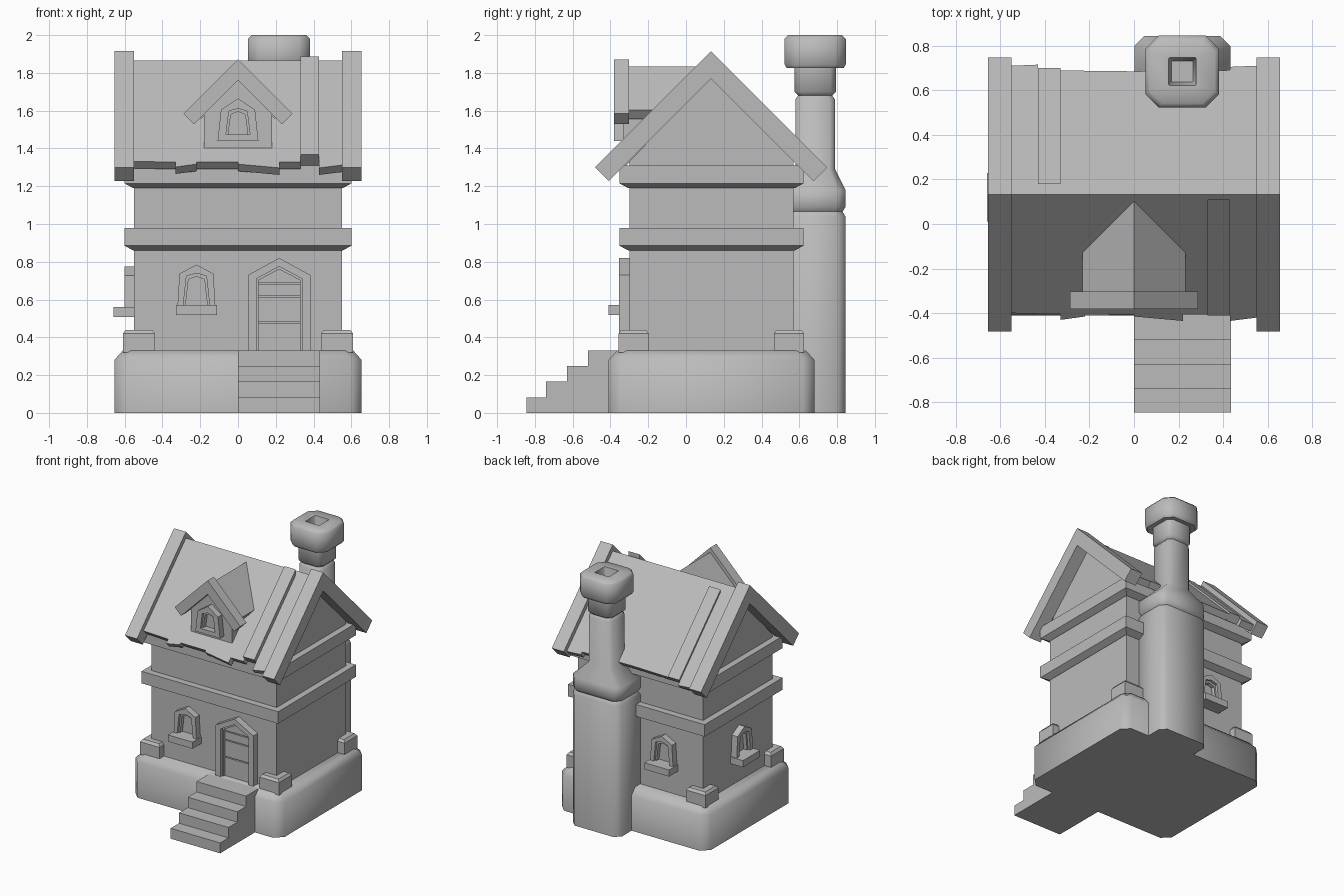
import bpy, bmesh, math
from mathutils import Vector

cube = bpy.data.objects.get("Cube")
if cube:
    bpy.data.objects.remove(cube, do_unlink=True)

stone = bpy.data.materials.new("plain grey")
stone.use_nodes = True
GREY = (0.5, 0.5, 0.5, 1)
stone.diffuse_color = GREY
stone.node_tree.nodes["Principled BSDF"].inputs["Base Color"].default_value = GREY


def loft(name, rings, smooth=0, place=((0, 0, 0), 0)):
    """Skin equal-length rings of points and close both ends."""
    bm = bmesh.new()
    loops = [[bm.verts.new(p) for p in ring] for ring in rings]
    n = len(loops[0])
    for a, b in zip(loops, loops[1:]):
        for i in range(n):
            j = (i + 1) % n
            bm.faces.new((a[i], a[j], b[j], b[i]))
    bm.faces.new(loops[0][::-1])
    bm.faces.new(loops[-1])
    bmesh.ops.recalc_face_normals(bm, faces=bm.faces)
    for f in bm.faces:
        f.smooth = smooth > 0
    for e in bm.edges:
        e.smooth = e.calc_face_angle(0) < math.radians(smooth)
    mesh = bpy.data.meshes.new(name)
    bm.to_mesh(mesh)
    bm.free()
    mesh.materials.append(stone)
    obj = bpy.data.objects.new(name, mesh)
    obj.location = place[0]
    obj.rotation_euler.z = math.radians(place[1])
    bpy.context.collection.objects.link(obj)
    return obj


def prism(name, pts, a, b, axis="y", place=((0, 0, 0), 0)):
    """Extrude an outline (across, up) along x or y from a to b."""
    def point(p, d):
        return (d, p[0], p[1]) if axis == "x" else (p[0], d, p[1])
    return loft(name, [[point(p, d) for p in pts] for d in (a, b)], place=place)


def ring(cx, cy, hx, hy, z, cut=0):
    """Rectangle at height z, with cut corners if wanted."""
    if not cut:
        return [(cx + sx * hx, cy + sy * hy, z) for sx, sy in ((-1, -1), (1, -1), (1, 1), (-1, 1))]
    pts = []
    for sx, sy in ((-1, -1), (1, -1), (1, 1), (-1, 1)):
        pair = [(cx + sx * hx, cy + sy * (hy - cut), z), (cx + sx * (hx - cut), cy + sy * hy, z)]
        pts += pair if sx == sy else pair[::-1]
    return pts


def box(name, x, y, z, place=((0, 0, 0), 0)):
    return prism(name, [(x[0], z[0]), (x[1], z[0]), (x[1], z[1]), (x[0], z[1])], *y, place=place)


def arch(w, shoulder_w, shoulder, peak, base=0):
    return [(-w, base), (-shoulder_w, shoulder), (0, peak), (shoulder_w, shoulder), (w, base)]


def flat_arch(w, top_w, top, base=0):
    """Opening with a rounded flat head, five points."""
    return [(-w, base), (-top_w, top - 0.015), (0, top), (top_w, top - 0.015), (w, base)]


def surround(name, outer, inner, depth, place):
    prism(name, outer + inner[::-1], 0.01, -depth, place=place)


# Foundation, steps and corner blocks
MID = 0.135
loft("foundation", [ring(0, MID, 0.655, 0.545, 0, 0.06), ring(0, MID, 0.655, 0.545, 0.28, 0.06),
                    ring(0, MID, 0.61, 0.5, 0.33, 0.05)], smooth=50)
for i, y in enumerate((-0.845, -0.74, -0.63, -0.52)):
    box(f"step_{i + 1}", (0, 0.435), (y, -0.33), (0, 0.0825 * (i + 1)))
for sx in (-1, 1):
    for y in (-0.277, 0.545):
        loft("corner_block", [ring(sx * 0.525, y, 0.085, 0.08, 0.32), ring(sx * 0.525, y, 0.085, 0.08, 0.42),
                              ring(sx * 0.525, y, 0.07, 0.065, 0.44)])

# Walls with gable ends, and the two bands
APEX, RIDGE_Y = 1.865, 0.133
prism("walls", [(-0.3, 0.3), (0.57, 0.3), (0.57, 1.33), (RIDGE_Y, 1.79), (-0.3, 1.33)], -0.55, 0.55, "x")
for z in (0.86, 1.19):
    loft("wall_band", [ring(0, MID, 0.555, 0.44, z), ring(0, MID, 0.6, 0.488, z + 0.025),
                       ring(0, MID, 0.6, 0.488, z + 0.12)])


# Roof boards, each from the ridge down to its own uneven eave
def board(x0, x1, end0, end1, lift=0.0, start=RIDGE_Y, t=0.037):
    out = 1 if end0 > RIDGE_Y else -1

    def section(x, end):
        def z(y):
            return APEX - abs(y - RIDGE_Y) + lift
        return [(x, start, z(start)), (x, end, z(end)), (x, end - out * t, z(end) - t), (x, start, z(start) - 2 * t)]
    loft("roof_board", [section(x0, end0), section(x1, end1)])


for spec in ((-0.55, -0.33, -0.40, -0.405), (-0.33, -0.22, -0.43, -0.415), (-0.22, 0, -0.405, -0.405),
             (0, 0.22, -0.415, -0.435), (0.22, 0.33, -0.405, -0.405), (0.43, 0.55, -0.435, -0.42),
             (-0.55, -0.43, 0.71, 0.715), (-0.43, 0.0, 0.69, 0.685), (0, 0.43, 0.685, 0.69),
             (0.43, 0.55, 0.705, 0.71)):
    board(*spec)
board(0.33, 0.43, -0.41, -0.41, 0.045, 0.11, 0.075)
board(0.33, 0.43, -0.38, -0.38)
board(-0.43, -0.33, 0.70, 0.70, 0.02, 0.18, 0.045)


def chevron(cx, apex, half, t):
    """Upside-down V with 45 degree legs and square-cut ends."""
    low = apex - half
    return [(cx - half, low), (cx, apex), (cx + half, low), (cx + half - t, low - t),
            (cx, apex - 2 * t), (cx - half + t, low - t)]


# Gable boards
for sx in (-1, 1):
    prism("gable_board", chevron(RIDGE_Y, 1.915, 0.615, 0.073), sx * 0.55, sx * 0.655, "x")

# Dormer
prism("dormer_wall", [(-0.18, 1.4), (0.18, 1.4), (0.18, 1.6), (0, 1.78), (-0.18, 1.6)], -0.33, 0.0)
# its roof legs run back to where they meet the main slope
for sx in (-1, 1):
    legs = [(0, 1.835), (sx * 0.232, 1.603), (sx * 0.195, 1.555), (0, 1.75)]
    loft("dormer_roof", [[(x, -0.31, z) for x, z in legs],
                         [(x, z - APEX + RIDGE_Y, z) for x, z in legs]])
prism("dormer_gable_board", chevron(0, 1.872, 0.288, 0.055), -0.382, -0.303)


# Windows: front, left-hand back and side, plus the small dormer one
def window(place):
    surround("window_frame", arch(0.1, 0.09, 0.17, 0.218), flat_arch(0.07, 0.053, 0.172), 0.05, place)
    surround("window_lining", flat_arch(0.072, 0.055, 0.174), flat_arch(0.058, 0.042, 0.155), 0.03, place)
    box("window_sill", (-0.108, 0.108), (0.01, -0.11), (-0.05, 0.003), place)


for spot, turn in (((-0.22, -0.3, 0.567), 0), ((-0.22, 0.57, 0.567), 180), ((-0.55, 0.12, 0.557), -90)):
    window((spot, turn))

dormer_spot = ((0, -0.33, 1.44), 0)
surround("dormer_window_frame", arch(0.108, 0.09, 0.165, 0.225), flat_arch(0.068, 0.048, 0.172), 0.05, dormer_spot)
surround("dormer_window_lining", flat_arch(0.07, 0.05, 0.174), flat_arch(0.056, 0.038, 0.155), 0.03, dormer_spot)
box("dormer_window_bar", (-0.075, 0.075), (0.01, -0.05), (0, 0.035), dormer_spot)

# Door with planks
door_spot = ((0.218, -0.3, 0.33), 0)
surround("door_frame", arch(0.165, 0.165, 0.4, 0.49), arch(0.121, 0.121, 0.38, 0.445), 0.055, door_spot)
surround("door_lining", arch(0.123, 0.123, 0.382, 0.447), arch(0.11, 0.11, 0.372, 0.43), 0.035, door_spot)
for low, high in ((0, 0.146), (0.154, 0.281), (0.289, 0.351)):
    box("door_plank", (-0.112, 0.112), (0.01, -0.02), (low, high), door_spot)
prism("door_top_plank", [(-0.112, 0.359), (0.112, 0.359), (0.112, 0.372), (0, 0.432), (-0.112, 0.372)],
      0.01, -0.02, place=door_spot)

# Chimney: wide base, shoulder, narrow stack, cap and square flue
levels = [(0, 0.215, 0.16, 0.045), (1.04, 0.215, 0.16, 0.045), (1.065, 0.2, 0.145, 0.045),
          (1.09, 0.215, 0.16, 0.045), (1.18, 0.215, 0.16, 0.045), (1.29, 0.105, 0.105, 0.03),
          (1.66, 0.105, 0.105, 0.03), (1.68, 0.09, 0.09, 0.03), (1.7, 0.11, 0.11, 0.03),
          (1.83, 0.11, 0.11, 0.03), (1.825, 0.15, 0.15, 0.055), (1.845, 0.165, 0.162, 0.06),
          (1.98, 0.165, 0.162, 0.06), (2.0, 0.145, 0.142, 0.055), (2.0, 0.062, 0.062, 0.004),
          (1.9, 0.048, 0.048, 0.004)]
loft("chimney", [ring(0.217, 0.684, hx, hy, z, cut) for z, hx, hy, cut in levels], smooth=50)
